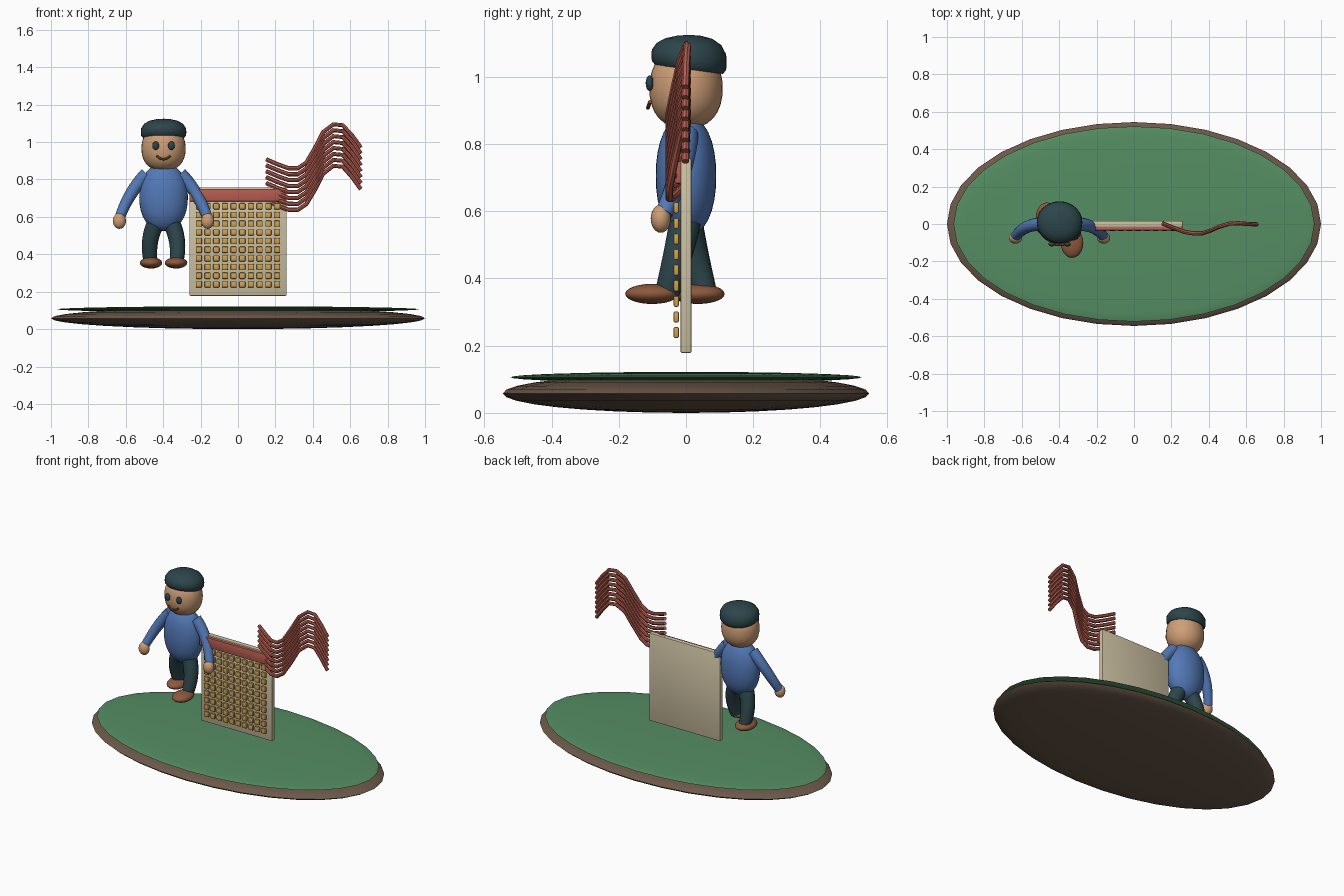
import bpy, bmesh, math
from mathutils import Vector

if "Cube" in bpy.data.objects:
    bpy.data.objects.remove(bpy.data.objects["Cube"])


def material(name, r, g, b):
    m = bpy.data.materials.new(name)
    m.diffuse_color = (r, g, b, 1)
    m.use_nodes = True
    m.node_tree.nodes["Principled BSDF"].inputs["Base Color"].default_value = m.diffuse_color
    return m


GREEN = material("grass green", 0.09, 0.27, 0.125)
EARTH = material("earth brown", 0.15, 0.1, 0.068)
CREAM = material("cream", 0.62, 0.54, 0.37)
GOLD = material("gold", 0.62, 0.36, 0.085)
RED = material("brick red", 0.47, 0.11, 0.08)
BLUE = material("shirt blue", 0.085, 0.19, 0.47)
SKIN = material("skin", 0.62, 0.34, 0.18)
TEAL = material("dark teal", 0.025, 0.06, 0.07)
LEATHER = material("leather brown", 0.27, 0.1, 0.045)


def finish(ob, mat, smooth=True):
    ob.data.materials.clear()
    ob.data.materials.append(mat)
    bpy.ops.object.select_all(action='DESELECT')
    ob.select_set(True)
    bpy.context.view_layer.objects.active = ob
    if smooth:
        bpy.ops.object.shade_smooth_by_angle(angle=math.radians(40))
    return ob


def mesh_object(name, bm, mat):
    me = bpy.data.meshes.new(name)
    bm.to_mesh(me)
    bm.free()
    ob = bpy.data.objects.new(name, me)
    bpy.context.collection.objects.link(ob)
    return finish(ob, mat)


def blob(name, centre, radii, mat, power=2.0, segments=32, rings=16):
    """Ellipsoid; a power above 2 makes it fuller."""
    bm = bmesh.new()
    bmesh.ops.create_uvsphere(bm, u_segments=segments, v_segments=rings, radius=1)
    for v in bm.verts:
        rad = math.hypot(v.co.x, v.co.y)
        n = (rad ** power + abs(v.co.z) ** power) ** (1 / power)
        v.co = Vector(centre) + Vector([c / n * r for c, r in zip(v.co, radii)])
    return mesh_object(name, bm, mat)


def box(bm, centre, size):
    new = bmesh.ops.create_cube(bm, size=1)["verts"]
    for v in new:
        v.co = Vector(centre) + Vector([c * s for c, s in zip(v.co, size)])


def bevelled(bm, width):
    bmesh.ops.bevel(bm, geom=bm.edges[:], offset=width, segments=2,
                    profile=0.5, affect='EDGES')
    return bm


def tube(name, points, radii, mat, nurbs=False, sides=2):
    """Round tube along a path, with a radius at each point."""
    cu = bpy.data.curves.new(name, 'CURVE')
    cu.dimensions = '3D'
    cu.bevel_depth = 1
    cu.bevel_resolution = sides
    cu.use_fill_caps = True
    sp = cu.splines.new('NURBS' if nurbs else 'POLY')
    sp.points.add(len(points) - 1)
    for p, co, r in zip(sp.points, points, radii):
        p.co = (*co, 1)
        p.radius = r
    if nurbs:
        sp.order_u = 3
        sp.use_endpoint_u = True
        sp.resolution_u = 6
    ob = bpy.data.objects.new(name, cu)
    bpy.context.collection.objects.link(ob)
    bpy.ops.object.select_all(action='DESELECT')
    ob.select_set(True)
    bpy.context.view_layer.objects.active = ob
    bpy.ops.object.convert(target='MESH')
    return finish(bpy.context.view_layer.objects.active, mat)


# Ground: earth lens with a thin grass lens on top
blob("earth_base", (0, 0, 0.058), (1.0, 0.545, 0.058), EARTH)
blob("grass_top", (0, 0, 0.106), (0.965, 0.522, 0.016), GREEN)

# Floating panel with red header strip
bm = bmesh.new()
box(bm, (0, 0, 0.468), (0.52, 0.033, 0.58))
mesh_object("panel", bevelled(bm, 0.006), CREAM)
bm = bmesh.new()
box(bm, (0, -0.024, 0.716), (0.52, 0.02, 0.066))
mesh_object("panel_header", bevelled(bm, 0.003), RED)

# Ten by ten grid of small tiles
bm = bmesh.new()
for col in range(10):
    for row in range(10):
        box(bm, (-0.209 + col * 0.0464, -0.029, 0.239 + row * 0.0464),
            (0.033, 0.016, 0.033))
mesh_object("tiles", bevelled(bm, 0.005), GOLD)

# Wavy ribbon made of eight stacked strands
wave = [(0.152, 0.003, 0.907), (0.21, -0.02, 0.882), (0.27, -0.042, 0.86),
        (0.32, -0.05, 0.86), (0.365, -0.05, 0.89), (0.41, -0.035, 0.965),
        (0.455, -0.015, 1.053), (0.51, 0.002, 1.095), (0.56, 0.004, 1.09),
        (0.61, 0, 1.035), (0.657, -0.002, 0.97)]
for i in range(8):
    tube(f"ribbon_strand_{i + 1}", [(x, y, z - 0.0317 * i) for x, y, z in wave],
         [0.0115] * len(wave), RED)

# Figure: torso, head and facial features
CX = -0.398
blob("torso", (CX, 0, 0.705), (0.13, 0.09, 0.18), BLUE, 2.2)
blob("head", (CX, 0, 0.965), (0.118, 0.109, 0.12), SKIN, 2.3)
for side in (-1, 1):
    blob("eye", (CX + side * 0.042, -0.108, 0.981), (0.018, 0.012, 0.023),
         TEAL, segments=16, rings=10)
smile = [(CX + 0.036 * t, -0.113 + 0.006 * t * t, 0.908 + 0.018 * t * t)
         for t in (-1, -0.67, -0.33, 0, 0.33, 0.67, 1)]
tube("mouth", smile, [0.006] * 7, LEATHER)

# Cap: turned profile, lowered slightly towards the back
profile = [(0.0, 1.025), (0.11, 1.022), (0.12, 1.034), (0.122, 1.052),
           (0.12, 1.074), (0.104, 1.098), (0.075, 1.114), (0.04, 1.122),
           (0.0, 1.125)]
bm = bmesh.new()
vs = [bm.verts.new((r, 0, z)) for r, z in profile]
es = [bm.edges.new(pair) for pair in zip(vs, vs[1:])]
bmesh.ops.spin(bm, geom=vs + es, cent=(0, 0, 0), axis=(0, 0, 1),
               angle=math.tau, steps=32)
bmesh.ops.remove_doubles(bm, verts=bm.verts[:], dist=0.0005)
bmesh.ops.recalc_face_normals(bm, faces=bm.faces[:])
for v in bm.verts:
    low = max(0, (1.125 - v.co.z) / 0.1)
    v.co.z -= v.co.y * 0.12 * low
    v.co.x += CX
    v.co.y = v.co.y * 0.92 + 0.009
mesh_object("cap", bm, TEAL)

# Arms and hands, then striding legs and shoes
for side, label in ((-1, "left"), (1, "right")):
    tube(f"{label}_arm", [(CX + side * 0.09, 0.0, 0.83),
                          (CX + side * 0.185, 0.0, 0.735),
                          (CX + side * 0.235, -0.065, 0.595)],
         [0.036, 0.034, 0.027], BLUE, True, 4)
    blob(f"{label}_hand", (CX + side * 0.236, -0.075, 0.578),
         (0.035, 0.03, 0.042), SKIN, segments=20, rings=12)
    y = -0.055 * side
    tube(f"{label}_leg", [(CX + side * 0.035, 0, 0.58),
                          (CX + side * 0.09, y * 0.35, 0.48),
                          (CX + side * 0.069, y, 0.36)],
         [0.048, 0.045, 0.037], TEAL, True, 4)
    blob(f"{label}_shoe", (CX + side * 0.067, -0.033 - 0.068 * side, 0.354),
         (0.06, 0.08, 0.03), LEATHER, segments=24, rings=12)
